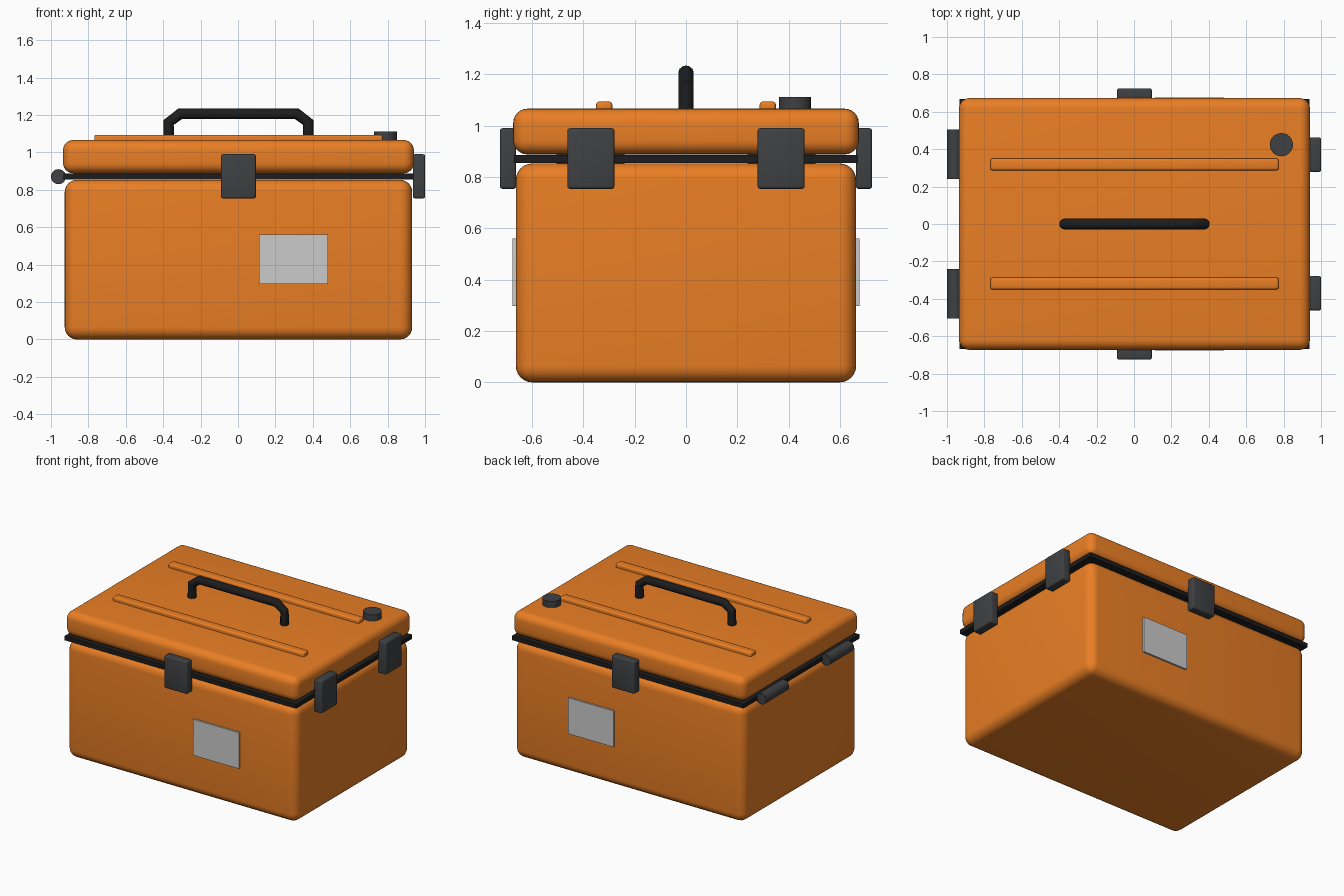
import bpy
from math import pi, radians

if "Cube" in bpy.data.objects:
    bpy.data.objects.remove(bpy.data.objects["Cube"])

CX = 0.0025  # case centre in x (hinges and side latches differ in reach)


def material(name, rgb):
    m = bpy.data.materials.new(name)
    m.diffuse_color = (*rgb, 1)
    m.use_nodes = True
    m.node_tree.nodes["Principled BSDF"].inputs["Base Color"].default_value = m.diffuse_color
    return m


ORANGE = material("orange_shell", (0.82, 0.21, 0.018))
DARK = material("dark_grey_plastic", (0.05, 0.052, 0.055))
BLACK = material("black_rubber", (0.012, 0.012, 0.013))


def finish(ob, name, mat, bevel=0, segments=3):
    ob.name = name
    if mat:
        ob.data.materials.append(mat)
    if bevel:
        mod = ob.modifiers.new("bevel", "BEVEL")
        mod.width, mod.segments = bevel, segments
        mod.limit_method = "ANGLE"
        bpy.ops.object.modifier_apply(modifier=mod.name)
    bpy.ops.object.shade_smooth_by_angle(angle=radians(35))
    return ob


def box(name, x, y, z, mat, bevel=0, segments=3):
    """Box from (min, max) ranges on each axis."""
    r = (x, y, z)
    bpy.ops.mesh.primitive_cube_add(size=1, location=[(a + b) / 2 for a, b in r])
    ob = bpy.context.object
    ob.scale = [b - a for a, b in r]
    bpy.ops.object.transform_apply(location=False, rotation=False, scale=True)
    return finish(ob, name, mat, bevel, segments)


def cylinder(name, loc, radius, depth, mat, rot=(0, 0, 0), bevel=0):
    bpy.ops.mesh.primitive_cylinder_add(vertices=32, radius=radius, depth=depth,
                                        location=loc, rotation=rot)
    return finish(bpy.context.object, name, mat, bevel, 2)


# Shell: body, seal and lid
box("body", (CX - 0.929, CX + 0.929), (-0.663, 0.663), (0, 0.853), ORANGE, 0.065, 6)
box("seal", (CX - 0.935, CX + 0.935), (-0.669, 0.669), (0.855, 0.886), BLACK)
box("lid", (CX - 0.938, CX + 0.938), (-0.673, 0.673), (0.888, 1.066), ORANGE, 0.055, 6)

# Front/back latches and label plates
for side, s in (("front", -1), ("back", 1)):
    box(f"{side}_latch", (CX - 0.093, CX + 0.093), sorted((s * 0.662, s * 0.725)),
        (0.754, 0.99), DARK, 0.01)
    box(f"{side}_label_plate", (0.112, 0.481), sorted((s * 0.655, s * 0.676)),
        (0.297, 0.56), None)

# Right latches, left hinge barrels and lid ribs
for side, s in (("front", -1), ("back", 1)):
    box(f"right_latch_{side}", (0.935, 1.0), sorted((s * 0.279, s * 0.462)),
        (0.754, 0.99), DARK, 0.01)
    cylinder(f"hinge_{side}", (-0.96, s * 0.372, 0.87), 0.04, 0.265, DARK, (pi / 2, 0, 0))
    box(f"lid_rib_{side}", (CX - 0.771, CX + 0.771), sorted((s * 0.287, s * 0.35)),
        (1.05, 1.094), ORANGE, 0.012)

# Pressure valve on the lid
cylinder("pressure_valve", (0.788, 0.424, 1.081), 0.062, 0.062, DARK)

# Carry handle: round tube along a chamfered path
path = [(-0.373, 1.03), (-0.373, 1.16), (-0.312, 1.206),
        (0.312, 1.206), (0.373, 1.16), (0.373, 1.03)]
curve = bpy.data.curves.new("handle_path", "CURVE")
curve.dimensions = "3D"
curve.bevel_depth = 0.03
curve.bevel_resolution = 4
curve.use_fill_caps = True
spline = curve.splines.new("POLY")
spline.points.add(len(path) - 1)
for p, (x, z) in zip(spline.points, path):
    p.co = (CX + x, 0, z, 1)
handle = bpy.data.objects.new("handle", curve)
bpy.context.collection.objects.link(handle)
bpy.ops.object.select_all(action="DESELECT")
handle.select_set(True)
bpy.context.view_layer.objects.active = handle
bpy.ops.object.convert(target="MESH")
finish(bpy.context.object, "handle", BLACK)
